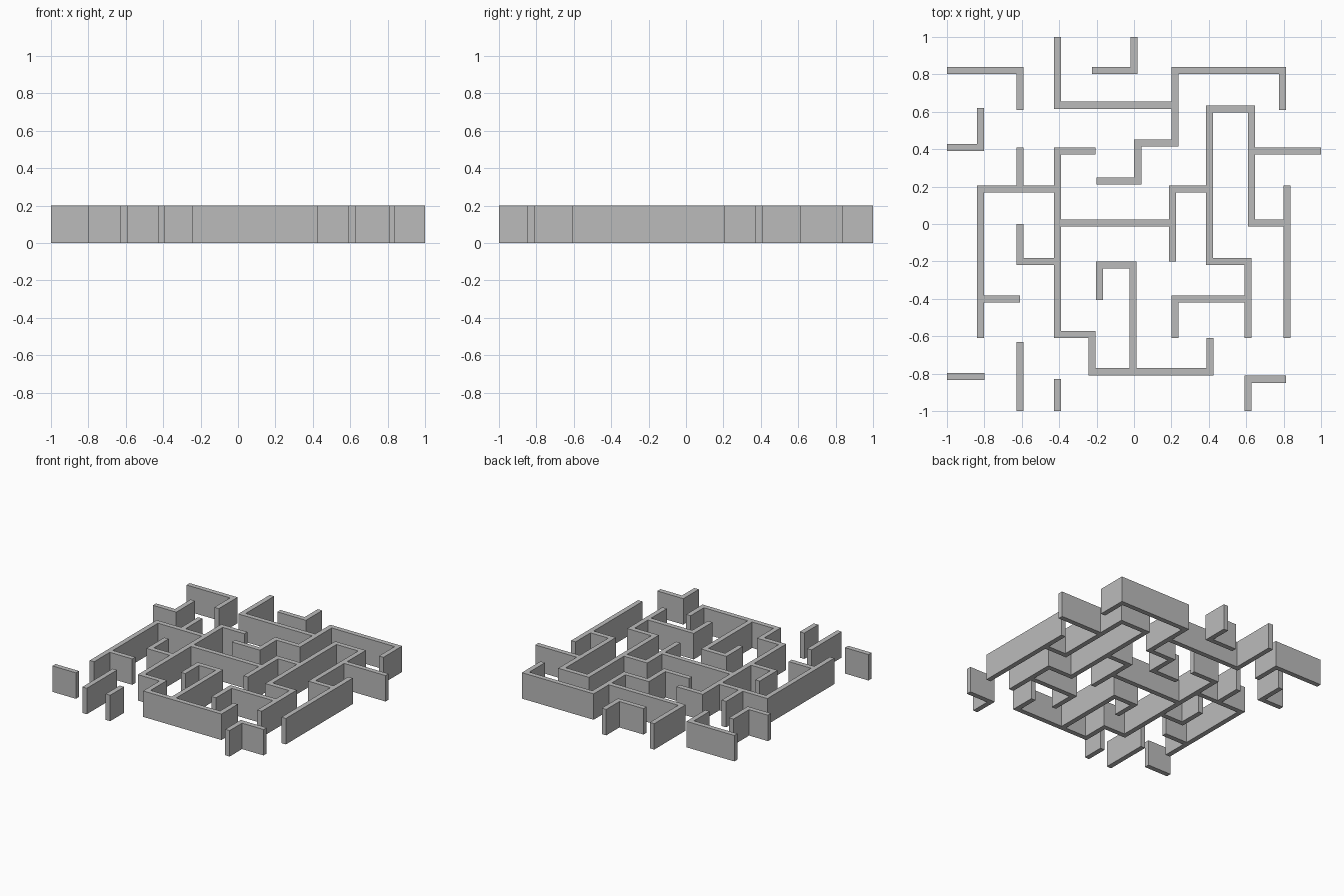
import bpy
import bmesh
from mathutils import Vector

HEIGHT = 0.2
HALF = 0.019  # half the wall thickness

cube = bpy.data.objects.get("Cube")
if cube:
    bpy.data.objects.remove(cube, do_unlink=True)

grey = bpy.data.materials.new("wall_grey")
grey.use_nodes = True
colour = (0.5, 0.5, 0.5, 1.0)
grey.diffuse_color = colour
grey.node_tree.nodes["Principled BSDF"].inputs["Base Color"].default_value = colour


def wall(name, x, y, axis, *stops, butt=""):
    """Right-angled wall along a centre line: from (x, y), travel to each stop
    on alternating axes. butt trims the start and/or end to meet another wall."""
    points = [Vector((x, y))]
    turn = "xy".index(axis)
    for stop in stops:
        p = points[-1].copy()
        p[turn] = stop
        points.append(p)
        turn = 1 - turn
    dirs = [(b - a).normalized() for a, b in zip(points, points[1:])]
    if "start" in butt:
        points[0] += dirs[0] * HALF
    if "end" in butt:
        points[-1] -= dirs[-1] * HALF

    # Mitred offsets on both sides of the centre line
    normals = [Vector((-d.y, d.x)) for d in dirs]
    offsets = [normals[0]] + [a + b for a, b in zip(normals, normals[1:])] + [normals[-1]]
    bm = bmesh.new()
    rings = []
    for p, o in zip(points, offsets):
        left, right = p + o * HALF, p - o * HALF
        rings.append([bm.verts.new((q.x, q.y, z)) for q, z in
                      ((left, 0), (right, 0), (right, HEIGHT), (left, HEIGHT))])
    for a, b in zip(rings, rings[1:]):
        for i in range(4):
            j = (i + 1) % 4
            bm.faces.new((a[i], a[j], b[j], b[i]))
    bm.faces.new(rings[0])
    bm.faces.new(rings[-1])
    bmesh.ops.recalc_face_normals(bm, faces=bm.faces)
    mesh = bpy.data.meshes.new(name)
    bm.to_mesh(mesh)
    bm.free()
    mesh.materials.append(grey)
    bpy.context.collection.objects.link(bpy.data.objects.new(name, mesh))


# Back walls
wall("back_right_corner_wall", -1, 0.82, "x", -0.61, 0.61)
wall("right_hook_wall", -1, 0.41, "x", -0.82, 0.62)
wall("back_long_wall", -0.41, 1, "y", 0.635, 0.22, 0.82, 0.795, 0.61)
wall("back_stepped_branch", 0.22, 0.635, "y", 0.433, 0.02, 0.23, -0.2, butt="start")
wall("back_entry_wall", 0, 1, "y", 0.82, -0.225)

# Main winding wall and its branches
wall("main_wall", -0.206, 0.39, "x", -0.41, -0.59, -0.225, -0.79, 0.406, -0.61)
wall("inner_hook_branch", -0.006, -0.79, "y", -0.22, -0.185, -0.405, butt="start")
wall("right_side_wall", -0.41, 0.187, "x", -0.82, -0.61, butt="start")
wall("right_side_stub", -0.61, 0.187, "y", 0.41, butt="start")
wall("right_side_spur", -0.82, -0.4, "x", -0.61, butt="start")
wall("right_inner_hook", -0.41, -0.2, "x", -0.61, 0, butt="start")
wall("middle_cross_wall", -0.41, 0.005, "x", 0.206, butt="start end")
wall("middle_link_wall", 0.206, -0.2, "y", 0.187, 0.404, butt="end")

# Left loop and its branches
wall("left_loop_wall", 0.817, 0.005, "x", 0.628, 0.615, 0.404, -0.2, 0.61, -0.61, butt="start")
wall("left_side_wall", 0.817, 0.206, "y", -0.61)
wall("left_exit_branch", 0.628, 0.39, "x", 1, butt="start")
wall("left_inner_hook", 0.61, -0.4, "x", 0.22, -0.61, butt="start")

# Front stubs
wall("front_right_stub", -1, -0.815, "x", -0.8)
wall("front_long_stub", -0.61, -0.63, "y", -1)
wall("front_short_stub", -0.41, -0.83, "y", -1)
wall("front_left_corner_wall", 0.813, -0.83, "x", 0.61, -1)
